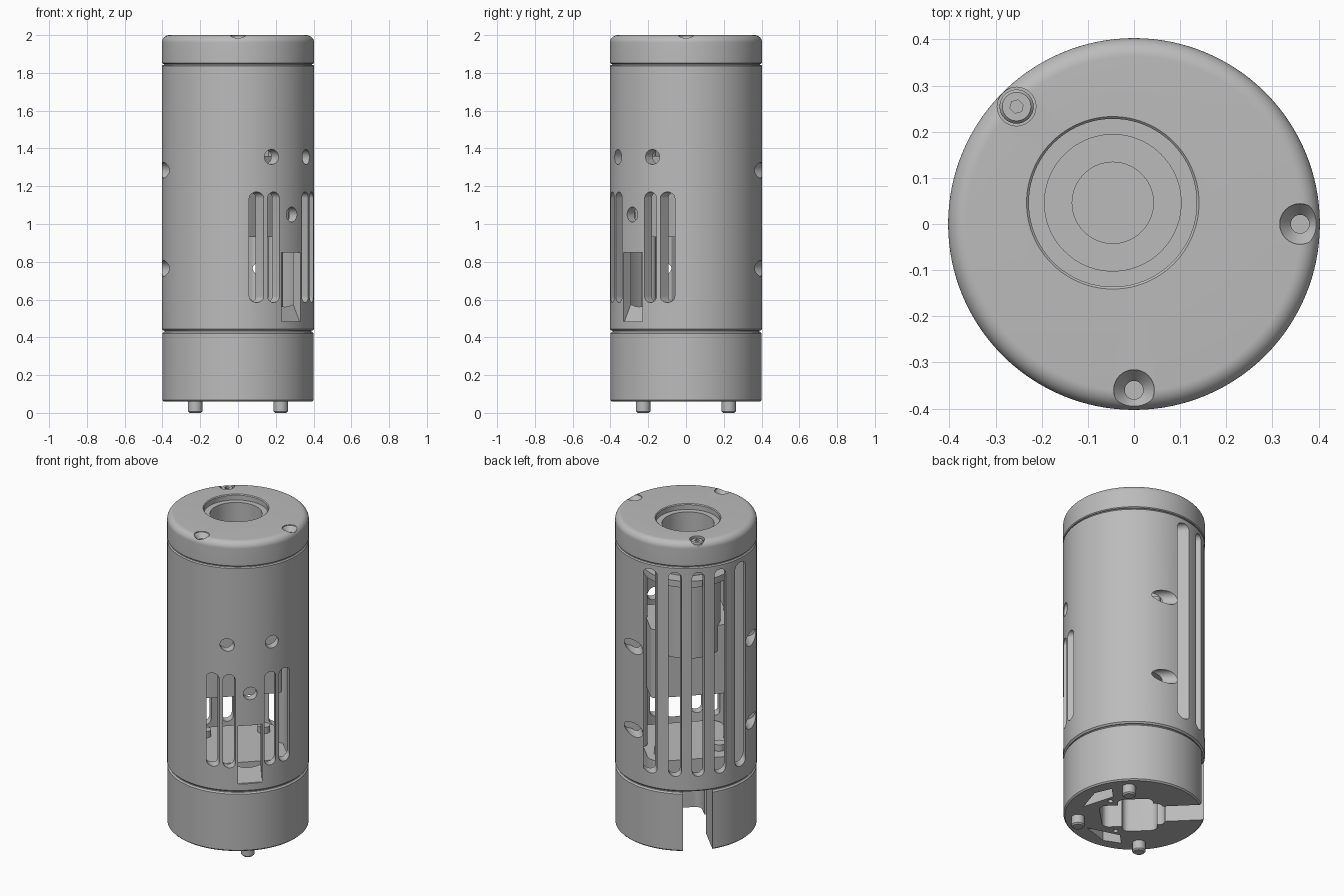
import bpy, bmesh, math
from mathutils import Matrix, Vector

if "Cube" in bpy.data.objects:
    bpy.data.objects.remove(bpy.data.objects["Cube"])

grey = bpy.data.materials.new("satin grey")
grey.use_nodes = True
grey.diffuse_color = (0.5, 0.5, 0.5, 1)
grey.node_tree.nodes["Principled BSDF"].inputs["Base Color"].default_value = (0.5, 0.5, 0.5, 1)

# Local frame: +X points at the back slots, then everything turns into place
TURN = Matrix.Rotation(math.radians(135), 4, 'Z')
R = 0.403


def finish(name, bm):
    bmesh.ops.remove_doubles(bm, verts=bm.verts, dist=1e-5)
    bmesh.ops.recalc_face_normals(bm, faces=bm.faces)
    bm.transform(TURN)
    mesh = bpy.data.meshes.new(name)
    bm.to_mesh(mesh)
    bm.free()
    mesh.materials.append(grey)
    ob = bpy.data.objects.new(name, mesh)
    bpy.context.collection.objects.link(ob)
    return ob


def lathe(name, profile, x=0, y=0, steps=128):
    """Turn a closed (radius, height) outline about an upright axis."""
    bm = bmesh.new()
    vs = [bm.verts.new((r, 0, z)) for r, z in profile]
    es = [bm.edges.new((vs[i], vs[(i + 1) % len(vs)])) for i in range(len(vs))
          if profile[i][0] > 0 or profile[(i + 1) % len(vs)][0] > 0]
    bmesh.ops.spin(bm, geom=vs + es, cent=(0, 0, 0), axis=(0, 0, 1),
                   angle=math.tau, steps=steps, use_merge=True)
    bm.transform(Matrix.Translation((x, y, 0)))
    return finish(name, bm)


def prism(name, outline, place, depth):
    """Extrude a closed outline; place maps (u, v) to a point."""
    bm = bmesh.new()
    f = bm.faces.new([bm.verts.new(place(u, v)) for u, v in outline])
    ext = bmesh.ops.extrude_face_region(bm, geom=[f])["geom"]
    bmesh.ops.translate(bm, vec=depth, verts=[g for g in ext if isinstance(g, bmesh.types.BMVert)])
    return finish(name, bm)


def rounded(w, h, r, n=8):
    """Rounded rectangle outline centred on the origin."""
    pts = []
    for k, (sx, sy) in enumerate(((1, 1), (-1, 1), (-1, -1), (1, -1))):
        for i in range(n + 1):
            a = math.pi / 2 * (k + i / n)
            p = (sx * (w / 2 - r) + r * math.cos(a), sy * (h / 2 - r) + r * math.sin(a))
            if not pts or (Vector(p) - Vector(pts[-1])).length > 1e-4:
                pts.append(p)
    if (Vector(pts[0]) - Vector(pts[-1])).length < 1e-4:
        pts.pop()
    return pts


def side_cut(y, z, w, h, r, x0, x1):
    """Cutter running along X through the wall."""
    return prism("cutter", rounded(w, h, r), lambda u, v: (x0, y + u, z + v), (x1 - x0, 0, 0))


def upright(name, x, y, w, h, r, z0, z1):
    return prism(name, rounded(w, h, r), lambda u, v: (x + u, y + v, z0), (0, 0, z1 - z0))


def rod(name, x, y, r, z0, z1, steps=32):
    return lathe(name, [(0, z0), (r, z0), (r, z1), (0, z1)], x, y, steps)


def cut(target, cutters):
    bpy.context.view_layer.objects.active = target
    for c in cutters:
        m = target.modifiers.new("cut", 'BOOLEAN')
        m.operation, m.solver, m.object = 'DIFFERENCE', 'EXACT', c
        bpy.ops.object.modifier_apply(modifier=m.name)
        bpy.data.objects.remove(c)


# Main housing tube with stepped rims
body = lathe("body_tube", [(0.35, 0.435), (0.394, 0.435), (R, 0.444), (R, 1.836),
                           (0.397, 1.842), (0.35, 1.842)])
cuts = [side_cut(0.13 * k, 1.17, 0.07, 1.28, 0.0349, 0.08, 0.5) for k in range(-2, 3)]
for s in (-1, 1):
    # front vents, small round holes, and the deep tangential screw holes
    cuts += [side_cut(s * y, 0.877, 0.068, 0.585, 0.0339, -0.5, -0.1) for y in (0.118, 0.206)]
    cuts.append(side_cut(s * 0.129, 1.355, 0.079, 0.079, 0.0394, -0.5, -0.15))
    cuts += [side_cut(s * 0.338, z, 0.084, 0.084, 0.0419, 0.1, 0.5) for z in (0.765, 1.285)]
cuts.append(side_cut(0, 1.05, 0.079, 0.079, 0.0394, -0.5, -0.15))
# front window with a sloping sill
cuts.append(prism("cutter", [(-0.45, 0.485), (-0.39, 0.485), (-0.33, 0.6), (-0.33, 0.85), (-0.45, 0.85)],
                  lambda u, v: (u, -0.07, v), (0, 0.14, 0)))
cut(body, cuts)

# Base with cable channel and cavity underneath
base = lathe("base", [(0, 0.06), (0.393, 0.06), (0.401, 0.068), (0.401, 0.42), (0.393, 0.428),
                      (0.388, 0.428), (0.388, 0.437), (0, 0.437)])
cut(base, [upright("cutter", -0.01, 0, 0.36, 0.24, 0.04, 0, 0.39),
           upright("cutter", 0.02, 0, 0.2, 0.36, 0.04, 0, 0.39),
           upright("cutter", 0.3, 0, 0.4, 0.17, 0.03, 0, 0.5)]
    + [prism("cutter", [(-0.28, s * 0.12), (-0.1, s * 0.22), (-0.1, s * 0.31), (-0.2, s * 0.27)],
             lambda u, v: (u, v, 0), (0, 0, 0.2)) for s in (-1, 1)]
    + [rod("cutter", -0.12, s * 0.17, 0.015, 0, 0.12, 16) for s in (-1, 1)])

# Locating pins
for i, (x, y) in enumerate(((0, 0.32), (0, -0.32), (-0.32, 0))):
    lathe(f"foot_pin_{i + 1}", [(0, 0), (0.03, 0), (0.038, 0.008), (0.038, 0.09), (0, 0.09)], x, y, 32)

# Lid with rounded rim, stepped opening and three countersunk holes
rim = [(0.363 + 0.04 * math.cos(a), 1.96 + 0.04 * math.sin(a))
       for a in (math.pi / 2 * i / 10 for i in range(11))]
lid = lathe("lid", [(0, 1.838), (0.392, 1.838), (0.392, 1.848), (0.398, 1.848), (R, 1.853)] + rim + [(0, 2)])
AX = 0.065
lid_cuts = [rod("cutter", AX, 0, 0.148, 1.8, 2.1, 96),
            lathe("cutter", [(0, 1.965), (0.182, 1.965), (0.182, 1.995), (0.19, 2.003),
                             (0.19, 2.1), (0, 2.1)], AX, 0, 96)]
for a in (math.radians(135), math.radians(-135)):
    x, y = 0.36 * math.cos(a), 0.36 * math.sin(a)
    lid_cuts.append(lathe("cutter", [(0, 1.9), (0.02, 1.9), (0.02, 1.965), (0.044, 1.995),
                                     (0.044, 2.1), (0, 2.1)], x, y, 32))
lid_cuts.append(rod("cutter", 0.36, 0, 0.042, 1.965, 2.1))
cut(lid, lid_cuts)

# Cap screw with hex socket
screw = lathe("lid_screw", [(0, 1.95), (0.037, 1.95), (0.037, 1.985), (0.031, 1.992), (0, 1.992)], 0.36, 0, 32)
cut(screw, [rod("cutter", 0.36, 0, 0.015, 1.972, 2.1, 6)])

# Inner optics barrel below the lid opening
lathe("inner_barrel", [(0, 1.2), (0.185, 1.2), (0.185, 1.839), (0.148, 1.839), (0.148, 1.55),
                       (0.088, 1.55), (0.088, 1.4), (0, 1.4)], AX, 0, 96)
lathe("barrel_flange", [(0.18, 1.68), (0.26, 1.68), (0.26, 1.72), (0.18, 1.72)], AX, 0, 64)

# Inner carrier, circuit plate, posts and floor
upright("inner_carrier", 0, 0, 0.34, 0.46, 0.03, 0.93, 1.36)
upright("floor_plate", -0.02, 0, 0.5, 0.5, 0.08, 0.43, 0.56)
for s in (-1, 1):
    side = "left" if s > 0 else "right"
    rod(f"{side}_post", -0.02, s * 0.26, 0.04, 0.43, 1.84)
    rod(f"{side}_floor_screw", 0.12, s * 0.17, 0.035, 0.55, 0.6)
    upright(f"{side}_screw_boss", 0.06, s * 0.3, 0.07, 0.08, 0.01, 0.44, 1.84)

# Smooth round surfaces, keep edges crisp
bpy.ops.object.select_all(action='DESELECT')
for ob in bpy.context.scene.objects:
    if ob.type == 'MESH' and grey.name in ob.data.materials:
        ob.select_set(True)
        bpy.context.view_layer.objects.active = ob
bpy.ops.object.shade_smooth_by_angle(angle=math.radians(30))
